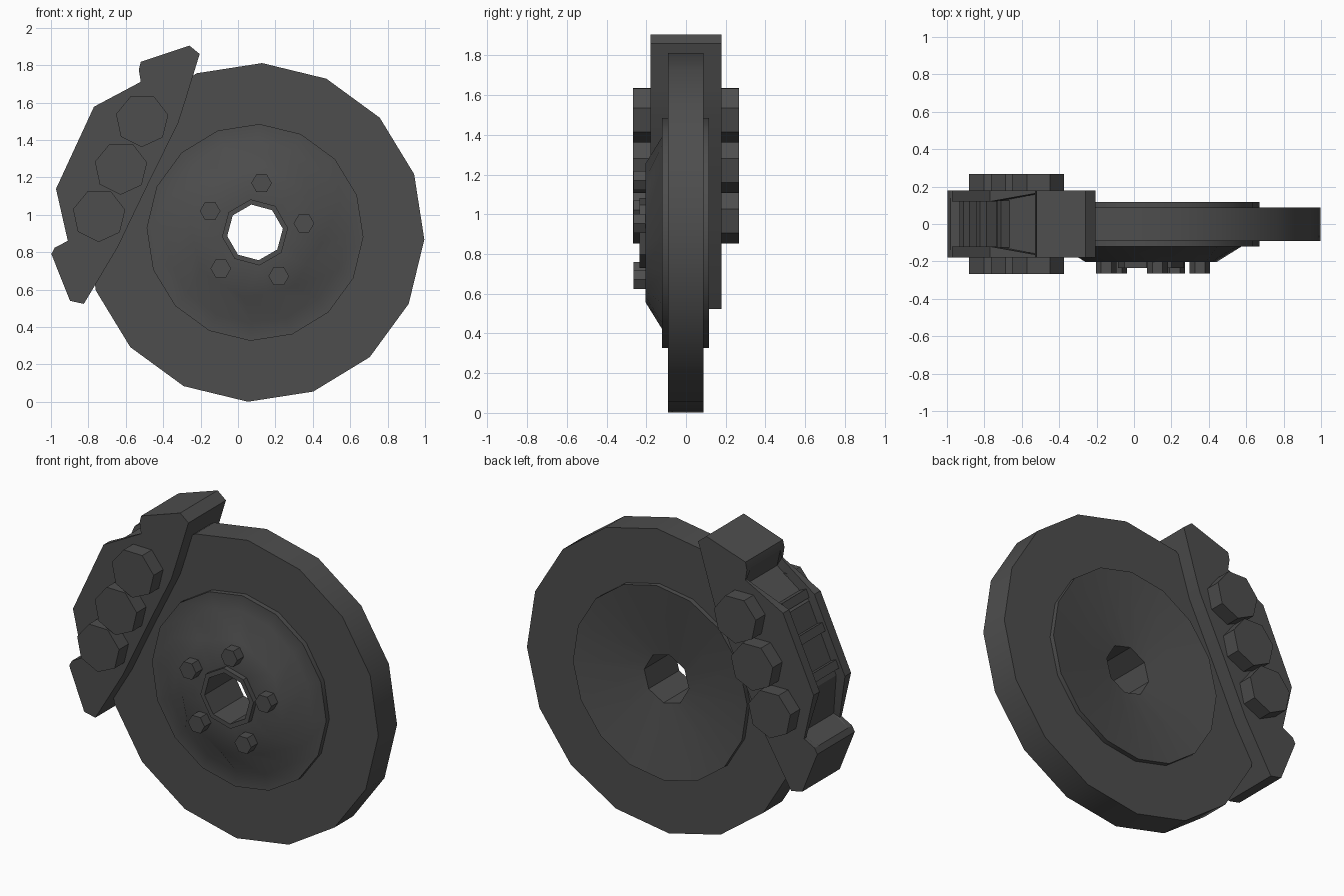
import bpy, bmesh, math
from mathutils import Matrix, Vector

cube = bpy.data.objects.get("Cube")
if cube:
    bpy.data.objects.remove(cube, do_unlink=True)

metal = bpy.data.materials.new("dark_grey_metal")
metal.use_nodes = True
GREY = (0.075, 0.075, 0.075, 1)
metal.diffuse_color = GREY
metal.node_tree.nodes["Principled BSDF"].inputs["Base Color"].default_value = GREY

CX, CZ = 0.091, 0.906   # axle position


def finish(name, bm):
    bmesh.ops.remove_doubles(bm, verts=bm.verts, dist=0.0005)
    bmesh.ops.recalc_face_normals(bm, faces=bm.faces)
    mesh = bpy.data.meshes.new(name)
    bm.to_mesh(mesh)
    bm.free()
    mesh.materials.append(metal)
    ob = bpy.data.objects.new(name, mesh)
    bpy.context.collection.objects.link(ob)
    bpy.ops.object.select_all(action='DESELECT')
    ob.select_set(True)
    bpy.context.view_layer.objects.active = ob
    bpy.ops.object.shade_smooth_by_angle(angle=math.radians(30))
    return ob


def loft(name, rings, closed=False):
    """Skin equal-length rings; cap the ends or join last to first."""
    bm = bmesh.new()
    loops = [[bm.verts.new(p) for p in r] for r in rings]
    pairs = list(zip(loops, loops[1:]))
    if closed:
        pairs.append((loops[-1], loops[0]))
    else:
        bm.faces.new(loops[0])
        bm.faces.new(loops[-1])
    n = len(loops[0])
    for a, b in pairs:
        for i in range(n):
            j = (i + 1) % n
            bm.faces.new((a[i], a[j], b[j], b[i]))
    return finish(name, bm)


def ring(r, y, start, octagon=False):
    """16 points on a circle, or on an eight-sided outline."""
    pts = []
    for i in range(16):
        a = math.radians(start + 22.5 * i)
        k = r * math.cos(math.pi / 8) if octagon and i % 2 else r
        pts.append((CX + k * math.cos(a), y, CZ + k * math.sin(a)))
    return pts


def prism(name, x, z, r, y0, y1, sides, start):
    rings = []
    for y in (y0, y1):
        rings.append([(x + r * math.cos(math.radians(start) + math.tau * i / sides), y,
                       z + r * math.sin(math.radians(start) + math.tau * i / sides))
                      for i in range(sides)])
    return loft(name, rings)


# Rotor: bore, lip, hat, friction disc and dished back
loft("brake_rotor", [
    ring(0.150, -0.235, 97.5, True),
    ring(0.178, -0.235, 97.5, True),
    ring(0.178, -0.203, 97.5, True),
    ring(0.356, -0.203, 80, True),
    ring(0.485, -0.120, 87.6),
    ring(0.580, -0.120, 87.6),
    ring(0.580, -0.090, 87.6),
    ring(0.906, -0.090, 87.6),
    ring(0.906, 0.088, 87.6),
    ring(0.580, 0.088, 87.6),
    ring(0.580, 0.117, 87.6),
    ring(0.150, 0.055, 97.5, True),
], closed=True)

# Five wheel bolts
for i in range(5):
    a = math.radians(10.5 + 72 * i)
    prism(f"wheel_bolt_{i + 1}", CX + 0.266 * math.cos(a), CZ + 0.266 * math.sin(a),
          0.055, -0.265, -0.195, 6, 0)

# Caliper body: crescent with a window along its outer edge
outline = [(-0.26, 1.905), (-0.205, 1.86), (-0.28, 1.615), (-0.32, 1.49), (-0.47, 1.187),
           (-0.578, 0.963), (-0.642, 0.829), (-0.824, 0.524), (-0.898, 0.54),
           (-0.998, 0.791), (-0.98, 0.824), (-0.91, 0.861), (-0.973, 1.139),
           (-0.77, 1.578), (-0.52, 1.711), (-0.53, 1.775), (-0.52, 1.818)]
floor = {11: (-0.87, 0.875), 12: (-0.915, 1.13), 13: (-0.735, 1.53), 14: (-0.49, 1.66)}
window = {11: 0.16, 12: 0.12, 13: 0.12, 14: 0.165}


def section(side, y=None, sunk=False):
    pts = []
    for i, (x, z) in enumerate(outline):
        if sunk:
            x, z = floor.get(i, (x, z))
        pts.append((x, side * (y or window.get(i, 0.14)), z))
    return pts


loft("caliper_body", [section(-1, 0.178), section(-1), section(-1, sunk=True),
                      section(1, sunk=True), section(1), section(1, 0.178)])

# Cross bars in the caliper window
for i, (x, z) in enumerate([(-0.70, 1.56), (-0.81, 1.39), (-0.90, 1.19)]):
    bm = bmesh.new()
    bmesh.ops.create_cube(bm, size=1, matrix=Matrix.Translation(Vector((x, 0, z)))
                          @ Matrix.Rotation(math.radians(25), 4, 'Y')
                          @ Matrix.Diagonal((0.05, 0.25, 0.05, 1)))
    finish(f"caliper_bar_{i + 1}", bm)

# Three piston housings on each side
for side, label in ((-1, "front"), (1, "back")):
    for i, (x, z) in enumerate([(-0.513, 1.505), (-0.626, 1.25), (-0.743, 0.997)]):
        prism(f"{label}_piston_{i + 1}", x, z, 0.143, side * 0.15, side * 0.268, 7, 12)
